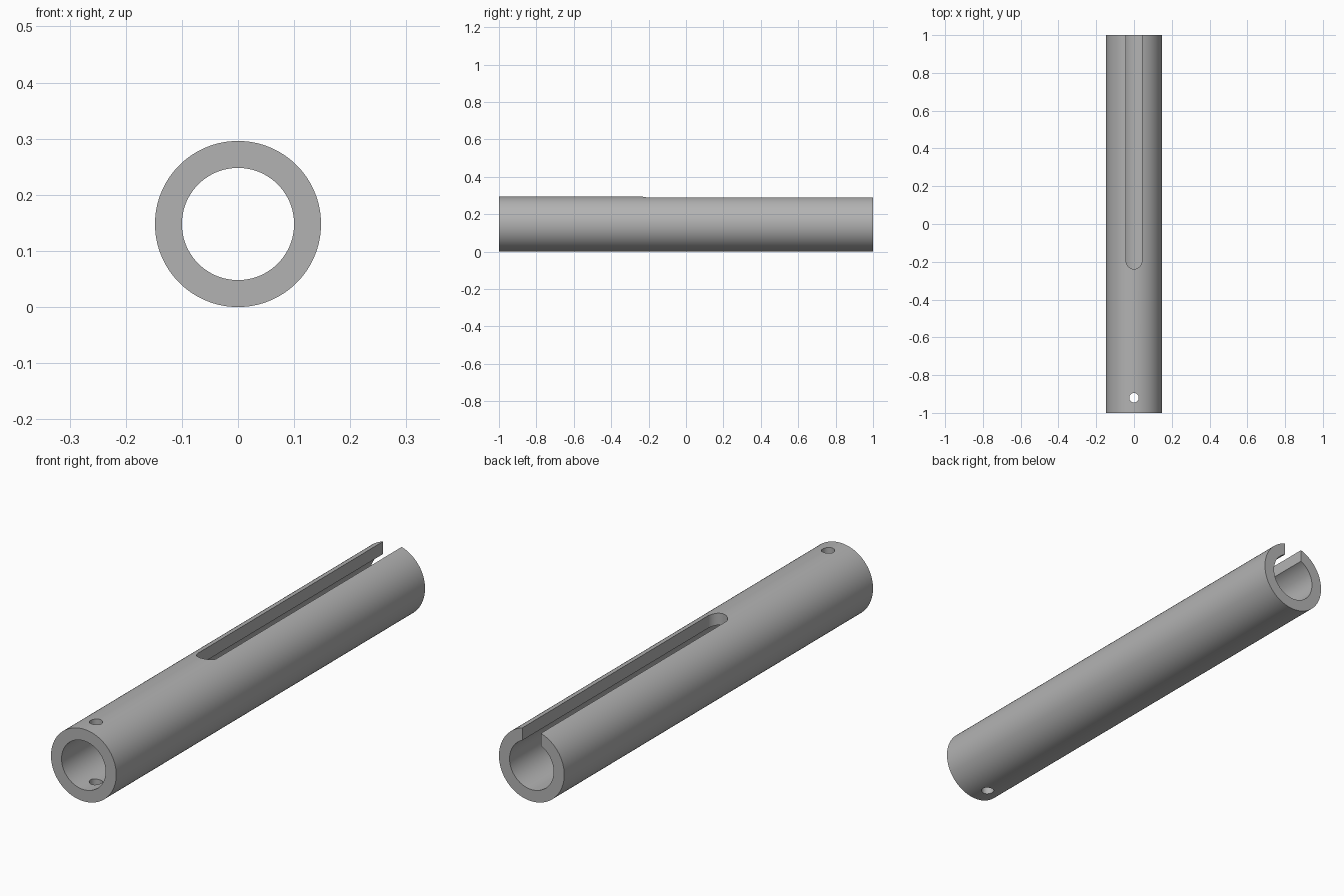
import bpy
import bmesh
from math import cos, sin, pi, radians

OUTER, INNER, HALF = 0.148, 0.1, 1.0
SLOT_R, SLOT_Y = 0.042, -0.196
HOLE_R, HOLE_Y = 0.025, -0.92

if "Cube" in bpy.data.objects:
    bpy.data.objects.remove(bpy.data.objects["Cube"], do_unlink=True)

grey = bpy.data.materials.new("plain grey")
grey.use_nodes = True
colour = (0.45, 0.45, 0.45, 1)
grey.diffuse_color = colour
grey.node_tree.nodes["Principled BSDF"].inputs["Base Color"].default_value = colour


def arc(radius, start, end, steps):
    """Points on a circular arc, both ends included."""
    angles = [start + (end - start) * i / steps for i in range(steps + 1)]
    return [(radius * cos(a), radius * sin(a)) for a in angles]


def prism(name, outline, offset):
    """Extrude a closed 3D outline into a solid."""
    bm = bmesh.new()
    face = bm.faces.new([bm.verts.new(p) for p in outline])
    extruded = bmesh.ops.extrude_face_region(bm, geom=[face])["geom"]
    moved = [v for v in extruded if isinstance(v, bmesh.types.BMVert)]
    bmesh.ops.translate(bm, verts=moved, vec=offset)
    bmesh.ops.recalc_face_normals(bm, faces=bm.faces)
    mesh = bpy.data.meshes.new(name)
    bm.to_mesh(mesh)
    bm.free()
    mesh.materials.append(grey)
    obj = bpy.data.objects.new(name, mesh)
    bpy.context.collection.objects.link(obj)
    return obj


def rod(name, radius, half):
    """Round solid along y, centred on the tube axis."""
    ring = arc(radius, 0, 2 * pi, 128)[:-1]
    return prism(name, [(x, -half, OUTER + z) for x, z in ring], (0, 2 * half, 0))


# Tube body and its cutters
tube = rod("slotted_tube", OUTER, HALF)
bore = rod("bore_cutter", INNER, HALF + 0.1)

# Slot through the upper wall, round at its closed end and open at the back
slot_end = arc(SLOT_R, pi, 2 * pi, 32)
outline = [(x, SLOT_Y + y, OUTER) for x, y in slot_end]
outline += [(SLOT_R, HALF + 0.1, OUTER), (-SLOT_R, HALF + 0.1, OUTER)]
slot = prism("slot_cutter", outline, (0, 0, 0.3))

# Pin hole through both walls near the front
ring = arc(HOLE_R, 0, 2 * pi, 40)[:-1]
hole = prism("pin_hole_cutter", [(x, HOLE_Y + y, -0.1) for x, y in ring], (0, 0, 0.5))

for cutter in (bore, slot, hole):
    cut = tube.modifiers.new(cutter.name, "BOOLEAN")
    cut.operation = "DIFFERENCE"
    cut.solver = "EXACT"
    cut.object = cutter
    bpy.ops.object.select_all(action="DESELECT")
    bpy.context.view_layer.objects.active = tube
    tube.select_set(True)
    bpy.ops.object.modifier_apply(modifier=cut.name)
    bpy.data.objects.remove(cutter, do_unlink=True)

bpy.ops.object.shade_smooth_by_angle(angle=radians(30))
